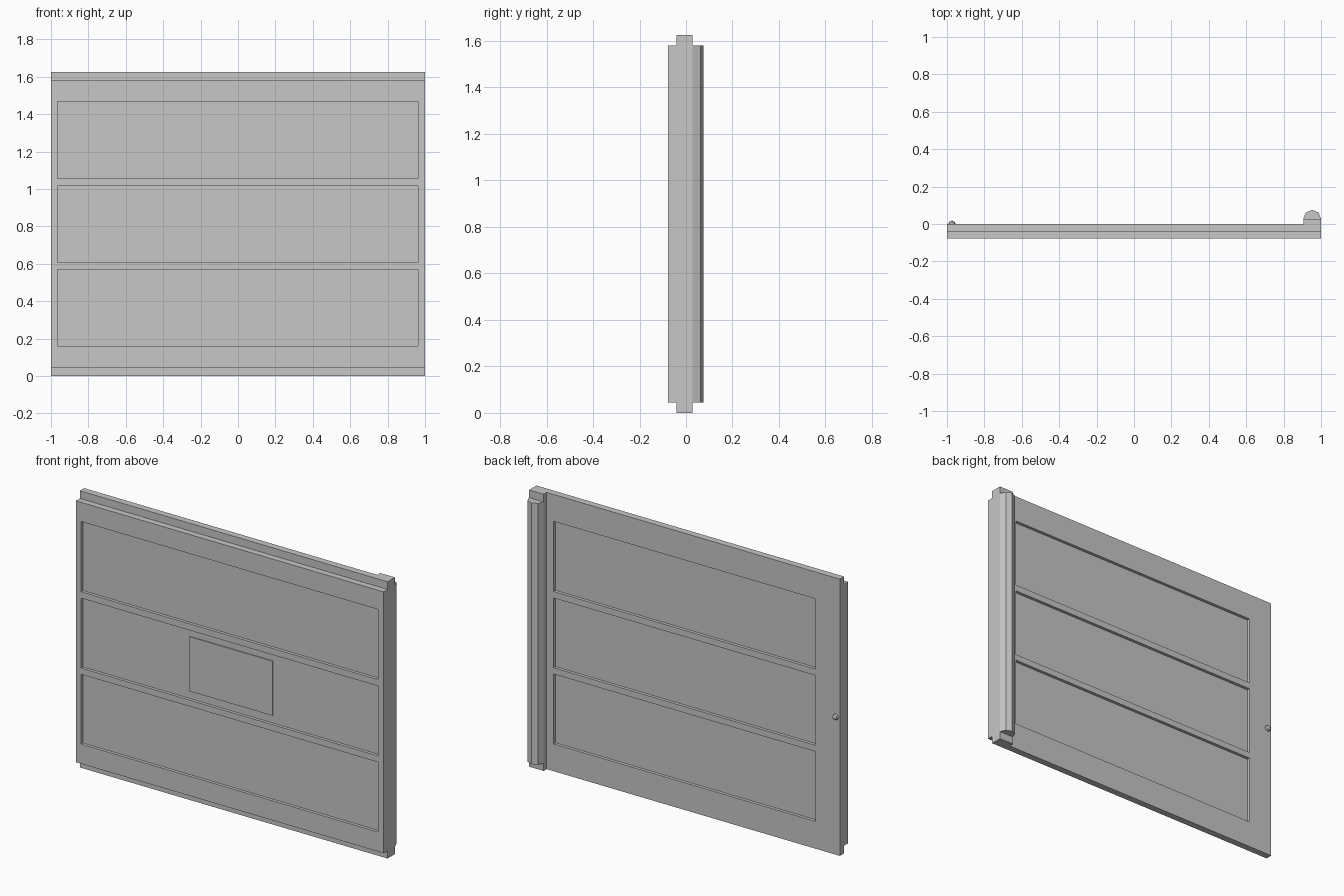
import bpy, bmesh, math
from mathutils import Matrix

default = bpy.data.objects.get("Cube")
if default:
    bpy.data.objects.remove(default)

grey = bpy.data.materials.new("light grey")
grey.use_nodes = True
COLOUR = (0.57, 0.57, 0.57, 1)
grey.diffuse_color = COLOUR
grey.node_tree.nodes["Principled BSDF"].inputs["Base Color"].default_value = COLOUR

WIDTH, HEIGHT, LIP = 1.0, 1.625, 0.045
FRONT, STEP, BACK, HINGE = -0.077, -0.04, 0.0, 0.028
RECESS = 0.018
PANELS = [(0.16, 0.57), (0.607, 1.017), (1.055, 1.467)]


def add_object(name, bm):
    bmesh.ops.recalc_face_normals(bm, faces=bm.faces)
    mesh = bpy.data.meshes.new(name)
    bm.to_mesh(mesh)
    bm.free()
    mesh.materials.append(grey)
    obj = bpy.data.objects.new(name, mesh)
    bpy.context.collection.objects.link(obj)
    return obj


def add_box(bm, x, y, z):
    size = [hi - lo for lo, hi in (x, y, z)]
    centre = [(hi + lo) / 2 for lo, hi in (x, y, z)]
    bmesh.ops.create_cube(bm, size=1, matrix=Matrix.Translation(centre) @ Matrix.Diagonal((*size, 1)))


def extrude_profile(name, points, offset):
    bm = bmesh.new()
    face = bm.faces.new([bm.verts.new(p) for p in points])
    extruded = bmesh.ops.extrude_face_region(bm, geom=[face])["geom"]
    moved = [v for v in extruded if isinstance(v, bmesh.types.BMVert)]
    bmesh.ops.translate(bm, verts=moved, vec=offset)
    return add_object(name, bm)


# Door slab, with its front stepped back along the top and bottom
low, high = LIP, HEIGHT - LIP
outline = [(FRONT, low), (STEP, low), (STEP, 0), (BACK, 0),
           (BACK, HEIGHT), (STEP, HEIGHT), (STEP, high), (FRONT, high)]
door = extrude_profile("door_slab", [(-WIDTH, y, z) for y, z in outline], (2 * WIDTH, 0, 0))

# Sunken panels on both sides
bm = bmesh.new()
for z in PANELS:
    add_box(bm, (-0.965, 0.962), (FRONT - 0.1, FRONT + RECESS), z)
    add_box(bm, (-0.842, 0.86), (BACK - RECESS, BACK + 0.1), z)
cutter = add_object("panel_cutter", bm)
cutter.hide_render = True
cutter.hide_viewport = True
cut = door.modifiers.new("panels", "BOOLEAN")
cut.object = cutter
cut.solver = "EXACT"

# Thin plate in the middle front panel
bm = bmesh.new()
middle = HEIGHT / 2
add_box(bm, (-0.27, 0.27), (FRONT + RECESS - 0.006, FRONT + RECESS + 0.002),
        (middle - 0.16, middle + 0.16))
add_object("centre_plate", bm)

# Hinge block and the faceted post behind it
bm = bmesh.new()
add_box(bm, (0.905, WIDTH), (BACK, HINGE), (0, HEIGHT))
add_object("hinge_block", bm)
radius, sides = 0.0475, 4
arc = [(WIDTH - radius + radius * math.cos(math.pi * i / sides),
        HINGE + radius * math.sin(math.pi * i / sides), low) for i in range(sides + 1)]
extrude_profile("hinge_post", arc, (0, 0, high - low))

# Low-poly round knob on the free edge
bm = bmesh.new()
turn = Matrix.Rotation(math.pi / 2, 4, "X")
bmesh.ops.create_uvsphere(bm, u_segments=8, v_segments=4, radius=0.02,
                          matrix=Matrix.Translation((-0.973, BACK - 0.002, 0.81)) @ turn)
add_object("knob", bm)
